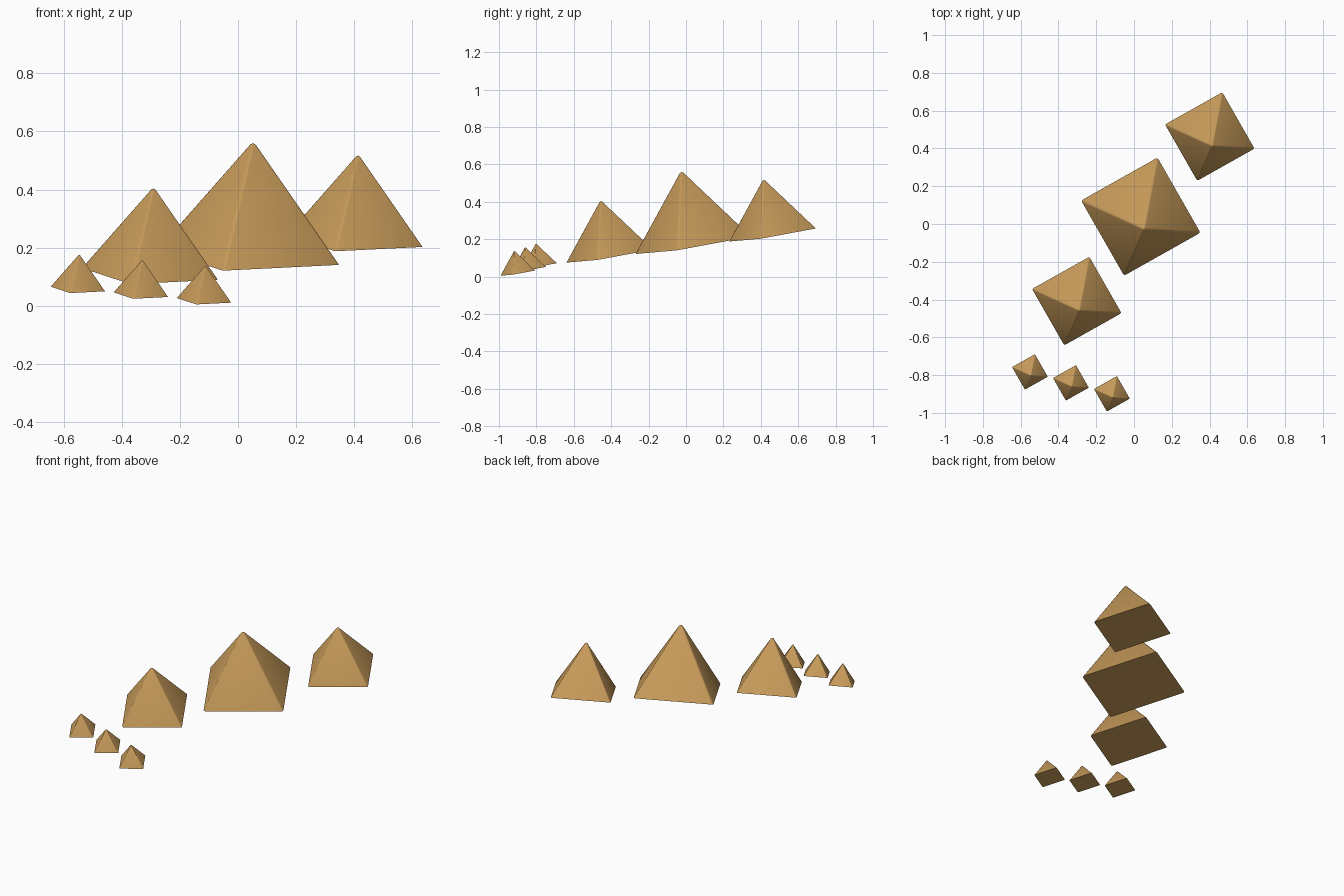
import bpy, bmesh
from mathutils import Vector, Matrix

if "Cube" in bpy.data.objects:
    bpy.data.objects.remove(bpy.data.objects["Cube"])

# Shared tilted frame of the whole plateau
up = Vector((0.041, -0.160, 0.986)).normalized()
ax = Vector((0.402, 0.226, 0.02))
ax = (ax - up * ax.dot(up)).normalized()
ay = up.cross(ax)
tilt = Matrix((ax, ay, up)).transposed().to_4x4()

stone = bpy.data.materials.new("sandstone")
stone.diffuse_color = (0.56, 0.32, 0.10, 1)
stone.use_nodes = True
stone.node_tree.nodes["Principled BSDF"].inputs["Base Color"].default_value = stone.diffuse_color


def pyramid(name, centre, scale):
    half, height, soft = 0.232 * scale, 0.410 * scale, 0.010 * scale
    bm = bmesh.new()
    base = [bm.verts.new((sx * half, sy * half, 0))
            for sx, sy in ((-1, -1), (1, -1), (1, 1), (-1, 1))]
    apex = bm.verts.new((0, 0, height))
    bm.faces.new(base[::-1])
    for i in range(4):
        bm.faces.new((base[i], base[(i + 1) % 4], apex))
    # slightly softened ridges
    bmesh.ops.bevel(bm, geom=list(apex.link_edges), offset=soft,
                    segments=2, profile=0.5, affect='EDGES')
    bmesh.ops.recalc_face_normals(bm, faces=bm.faces)
    mesh = bpy.data.meshes.new(name)
    bm.to_mesh(mesh)
    bm.free()
    mesh.materials.append(stone)
    obj = bpy.data.objects.new(name, mesh)
    bpy.context.collection.objects.link(obj)
    obj.matrix_world = Matrix.Translation(centre) @ tilt
    bpy.ops.object.select_all(action='DESELECT')
    obj.select_set(True)
    bpy.context.view_layer.objects.active = obj
    bpy.ops.object.shade_smooth_by_angle(angle=1.0)


# Three large pyramids along the diagonal
pyramid("main_pyramid", (0.036, 0.039, 0.168), 1.0)
pyramid("left_pyramid", (-0.303, -0.408, 0.110), 0.75)
pyramid("right_pyramid", (0.401, 0.463, 0.223), 0.75)

# Row of three small pyramids in front
for i in range(3):
    pyramid(f"small_pyramid_{i + 1}",
            (-0.551 + 0.217 * i, -0.783 - 0.058 * i, 0.058 - 0.0195 * i), 0.3)
